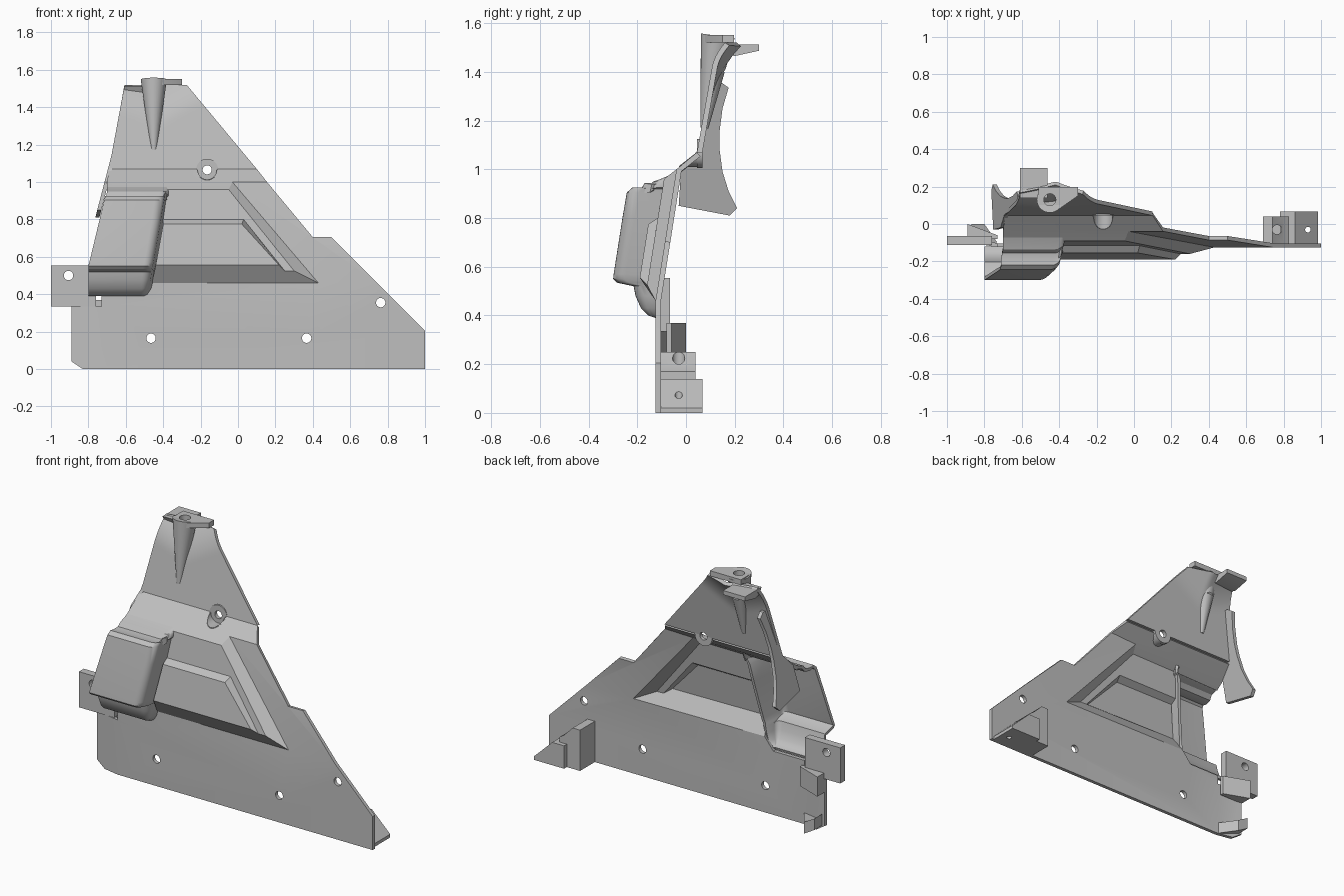
import bpy, bmesh, math
from mathutils import Vector, Matrix

if "Cube" in bpy.data.objects:
    bpy.data.objects.remove(bpy.data.objects["Cube"])

grey = bpy.data.materials.new("light grey")
grey.diffuse_color = (0.52, 0.52, 0.52, 1)
grey.use_nodes = True
grey.node_tree.nodes["Principled BSDF"].inputs["Base Color"].default_value = grey.diffuse_color
T = 0.022  # sheet thickness


def lerp_table(table, t):
    for (a, va), (b, vb) in zip(table, table[1:]):
        if t <= b:
            return va + (vb - va) * max(0, t - a) / (b - a)
    return table[-1][1]


def base_y(z):
    """Front surface of the plain folded sheet."""
    return lerp_table([(0, -0.125), (0.46, -0.125), (1.0, -0.039), (1.07, 0.045), (1.55, 0.13)], z)


def add(name, bm):
    me = bpy.data.meshes.new(name)
    bm.to_mesh(me)
    bm.free()
    me.materials.append(grey)
    ob = bpy.data.objects.new(name, me)
    bpy.context.collection.objects.link(ob)
    return ob


def activate(ob):
    bpy.ops.object.select_all(action='DESELECT')
    ob.select_set(True)
    bpy.context.view_layer.objects.active = ob


def apply_all(ob):
    activate(ob)
    for m in list(ob.modifiers):
        bpy.ops.object.modifier_apply(modifier=m.name)


def sheet(name, faces, thick=T):
    """Faces of 3D points, welded, facing the front, thickened to the back."""
    bm = bmesh.new()
    verts = {}
    for f in faces:
        vs = []
        for p in f:
            k = tuple(round(c, 4) for c in p)
            if k not in verts:
                verts[k] = bm.verts.new(k)
            if verts[k] not in vs:
                vs.append(verts[k])
        if len(vs) > 2:
            bm.faces.new(vs)
    bmesh.ops.recalc_face_normals(bm, faces=bm.faces)
    bm.normal_update()
    if sum(f.normal.y * f.calc_area() for f in bm.faces) > 0:
        bmesh.ops.reverse_faces(bm, faces=bm.faces)
    ob = add(name, bm)
    m = ob.modifiers.new("thickness", 'SOLIDIFY')
    m.thickness, m.offset = thick, -1
    apply_all(ob)
    return ob


def grid(name, rows, thick=T):
    faces = [(r[i], r[i + 1], s[i + 1], s[i]) for r, s in zip(rows, rows[1:]) for i in range(len(r) - 1)]
    return sheet(name, faces, thick)


def prism(name, pts, shift):
    bm = bmesh.new()
    a = [bm.verts.new(p) for p in pts]
    b = [bm.verts.new(Vector(p) + Vector(shift)) for p in pts]
    n = len(a)
    bm.faces.new(a)
    bm.faces.new(b[::-1])
    for i in range(n):
        bm.faces.new((a[i], b[i], b[(i + 1) % n], a[(i + 1) % n]))
    bmesh.ops.recalc_face_normals(bm, faces=bm.faces)
    return add(name, bm)


def block(name, x0, x1, y0, y1, z0, z1):
    return prism(name, [(x0, y0, z0), (x1, y0, z0), (x1, y1, z0), (x0, y1, z0)], (0, 0, z1 - z0))


def rod(name, a, b, r1, r2=None):
    a, b = Vector(a), Vector(b)
    bm = bmesh.new()
    rot = (b - a).to_track_quat('Z', 'Y').to_matrix().to_4x4()
    bmesh.ops.create_cone(bm, cap_ends=True, segments=32, radius1=r1, radius2=r1 if r2 is None else r2,
                          depth=(b - a).length, matrix=Matrix.Translation((a + b) / 2) @ rot)
    return add(name, bm)


def drill(obs, a, b, r):
    cutter = rod("hole_cutter", a, b, r)
    for ob in obs:
        m = ob.modifiers.new("hole", 'BOOLEAN')
        m.operation, m.solver, m.object = 'DIFFERENCE', 'EXACT', cutter
        apply_all(ob)
    bpy.data.objects.remove(cutter)


def P(x, z, out=0):
    return (x, base_y(z) - out, z)


# Folded main panel with the two-step embossed field
H, K = 0.045, 0.08
a, b = P(-0.46, 0.46), P(0.43, 0.46)
c, d = P(-0.03, 1.0), P(0.155, 1.0)
e, f = P(-0.05, 0.96, H), P(0.30, 0.525, H)
g, h = P(0.25, 0.525, H), P(0.03, 0.80, H)
i, j = P(0.22, 0.555, K), P(0.02, 0.775, K)
k, l = P(-0.40, 0.775, K), P(-0.44, 0.555, K)
s1, s2 = P(-0.38, 0.96, H), P(-0.40, 0.80, H)
tl = P(-0.70, 1.0)
fold0, fold1 = P(-0.73, 0), P(-0.73, 0.335)
panel = sheet("main_panel", [
    (fold0, P(1, 0), P(1, 0.205), P(0.745, 0.46), b, a, P(-0.52, 0.39), P(-0.73, 0.39), fold1),
    (fold0, fold1, P(-0.89, 0.335, -0.03), P(-0.89, 0.04, -0.03), P(-0.83, 0, -0.02)),
    (b, P(0.745, 0.46), P(0.5, 0.705), P(0.4, 0.705), d, c),
    (b, c, e, f), (tl, c, e, s1, P(-0.70, 0.96, H)),
    (a, b, f, g, i, l), (s1, e, f, g, h, s2), (s2, h, j, k), (h, g, i, j), (k, j, i, l),
    (tl, c, d, P(0.10, 1.07), P(-0.69, 1.07))])

# Upper panel, swept back around the peak
rows = []
for n in range(25):
    z = 1.07 + 0.45 * n / 24
    x0, x1 = -0.69 + (z - 1.07) * 0.186, 0.10 - (z - 1.07) * 0.833
    row = []
    for q in range(31):
        x = x0 + (x1 - x0) * q / 30
        zc = lerp_table([(-0.7, 1.38), (-0.62, 1.36), (-0.42, 1.29), (-0.19, 1.42), (0.1, 1.6)], x)
        row.append((x, base_y(z) + 1.6 * max(0, z - zc) ** 2, z))
    rows.append(row)
upper = grid("upper_panel", rows)

# Hollow side bulge, open at the left and back: z, y, left x, right x
stations = [(0.975, -0.07, -0.70, -0.37), (0.96, -0.105, -0.70, -0.37), (0.95, -0.135, -0.70, -0.37),
            (0.925, -0.155, -0.705, -0.375), (0.92, -0.19, -0.71, -0.385), (0.925, -0.22, -0.71, -0.39),
            (0.905, -0.243, -0.715, -0.395), (0.80, -0.261, -0.74, -0.41), (0.57, -0.297, -0.795, -0.45),
            (0.55, -0.299, -0.80, -0.455), (0.535, -0.285, -0.80, -0.46), (0.52, -0.215, -0.80, -0.46),
            (0.48, -0.207, -0.80, -0.465), (0.43, -0.185, -0.80, -0.48), (0.40, -0.155, -0.80, -0.50),
            (0.39, -0.126, -0.80, -0.52)]
rows = []
for z, y, x0, x1 in stations:
    back = max(base_y(z), y + 0.001)
    r = min(0.05, 0.6 * (back - y))
    arc = [(x1 - r + r * math.sin(t), y + r - r * math.cos(t), z)
           for t in (math.pi / 2 * n / 6 for n in range(7))]
    rows.append([(x0, y, z)] + arc + [(x1 + 0.015, back, z)])
grid("side_bulge", rows, 0.018)

# Peak: tapered column, top plate and rear tab
column = rod("peak_column", (-0.45, 0.076, 1.17), (-0.45, 0.13, 1.548), 0.016, 0.07)
plate = prism("peak_plate", [(-0.51, 0.10, 1.52), (-0.45, 0.062, 1.52), (-0.40, 0.08, 1.52), (-0.30, 0.15, 1.52),
                             (-0.30, 0.197, 1.52), (-0.51, 0.197, 1.52)], (0, 0, 0.032))
drill([column, plate], (-0.45, 0.13, 1.40), (-0.45, 0.13, 1.60), 0.032)
prism("rear_tab", [(-0.61, 0.16, 1.475), (-0.61, 0.20, 1.465), (-0.61, 0.30, 1.487),
                   (-0.61, 0.30, 1.513), (-0.61, 0.14, 1.513)], (0.148, 0, 0))

# Curved wing along the left edge
outline = [(0.14, 1.36), (0.175, 1.335), (0.15, 1.25), (0.137, 1.15), (0.138, 1.08), (0.15, 0.99), (0.175, 0.91),
           (0.21, 0.84), (0.18, 0.81), (-0.03, 0.85), (-0.02, 1.0), (0.05, 1.08), (0.10, 1.36)]
prism("side_wing", [(-0.62 - (1.36 - z) * 0.26, y, z) for y, z in outline], (0.022, 0, 0))

# Left mounting tab with its gusset, and the corner gusset below
tab = block("left_tab", -1.0, -0.76, -0.112, -0.065, 0.335, 0.553)
prism("tab_gusset", [(-0.89, -0.08, 0.25), (-0.73, -0.08, 0.25), (-0.73, -0.06, 0.25), (-0.89, 0.0, 0.25)], (0, 0, 0.12))
prism("corner_gusset", [(-0.83, -0.10, 0.0), (-0.73, -0.10, 0.0), (-0.80, 0.0, 0.0), (-0.87, 0.0, 0.04),
                        (-0.87, -0.09, 0.04)], (0, 0, 0.07))

# Stepped bracket at the right
low = prism("bracket_step", [(0.985, -0.105, 0), (0.985, -0.105, 0.02), (0.86, -0.105, 0.14), (0.78, -0.105, 0.14),
                             (0.78, -0.105, 0)], (0, 0.172, 0))
high = prism("bracket_post", [(0.83, -0.105, 0), (0.83, -0.105, 0.17), (0.80, -0.105, 0.19), (0.74, -0.105, 0.25),
                              (0.69, -0.105, 0.25), (0.69, -0.105, 0)], (0, 0.145, 0))
drill([low], (0.93, -0.03, -0.1), (0.93, -0.03, 0.3), 0.015)
drill([high], (0.765, -0.03, 0.12), (0.765, -0.03, 0.4), 0.025)

# Recessed screw seat on the fold
sx, sz, sr = -0.165, 1.065, 0.055
drill([panel], (sx, -0.2, sz), (sx, 0.2, sz), sr)
seat = rod("screw_seat", (sx, 0.045, sz), (sx, 0.067, sz), sr + 0.004)
wall = []
for n in range(17):
    t = math.pi + math.pi * n / 16
    x, z = sx + sr * math.cos(t), sz + sr * math.sin(t)
    wall.append([(x, base_y(z) - 0.001, z), (x, 0.05, z)])
grid("seat_wall", wall, 0.004)
drill([seat, upper], (sx, -0.2, sz), (sx, 0.3, sz), 0.024)

# Screw holes
for x, z in [(-0.465, 0.165), (0.367, 0.165), (0.763, 0.355)]:
    drill([panel], (x, -0.3, z), (x, 0.1, z), 0.025)
drill([tab], (-0.906, -0.3, 0.5), (-0.906, 0.1, 0.5), 0.025)

for ob in list(bpy.data.objects):
    activate(ob)
    bpy.ops.object.shade_smooth_by_angle(angle=math.radians(32))
